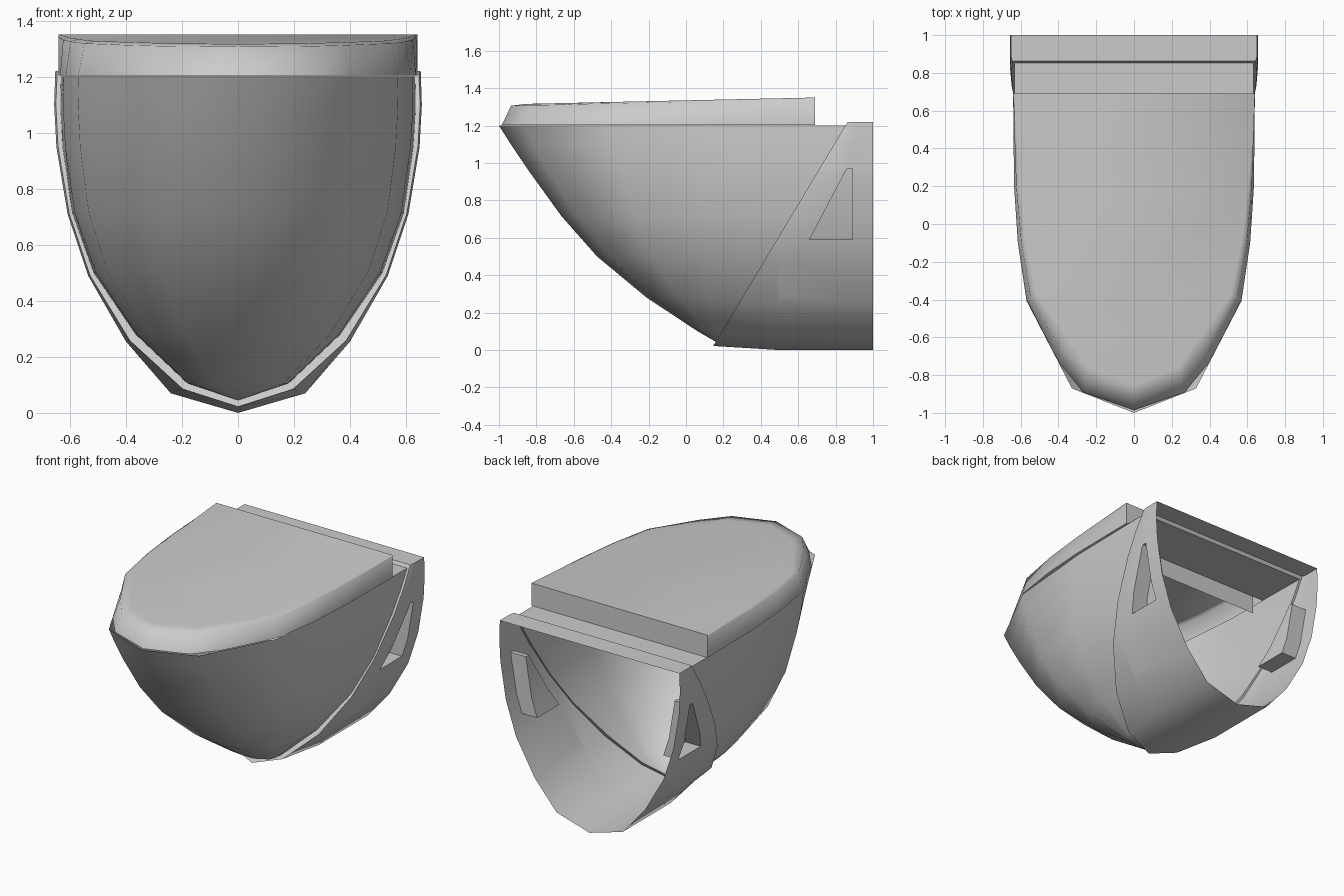
import bpy, bmesh, math
from mathutils import Vector

if "Cube" in bpy.data.objects:
    bpy.data.objects.remove(bpy.data.objects["Cube"])


def finish(name, bm, angle=35):
    bmesh.ops.remove_doubles(bm, verts=bm.verts[:], dist=0.0005)
    bmesh.ops.recalc_face_normals(bm, faces=bm.faces[:])
    me = bpy.data.meshes.new(name)
    bm.to_mesh(me)
    bm.free()
    ob = bpy.data.objects.new(name, me)
    bpy.context.collection.objects.link(ob)
    bpy.ops.object.select_all(action='DESELECT')
    ob.select_set(True)
    bpy.context.view_layer.objects.active = ob
    bpy.ops.object.shade_smooth_by_angle(angle=math.radians(angle))
    return ob


def mirrored(half):
    """Half outline starting on the centre line -> full outline across x."""
    return [(-p[0], *p[1:]) for p in half[:0:-1]] + list(half)


def loft(bm, rings, cyclic=False):
    rows = [[bm.verts.new(p) for p in r] for r in rings]
    n = len(rows[0])
    for a, b in zip(rows, rows[1:]):
        for i in range(n if cyclic else n - 1):
            j = (i + 1) % n
            bm.faces.new((a[i], a[j], b[j], b[i]))
    return rows


def slant(z):
    return 0.15 + (z - 0.03) * 0.6


def on_slant(half, dy=0):
    return [(x, slant(z) + dy, z) for x, z in half]


# Half sections: bowl seam, shroud front edge, shroud back
seam = on_slant([(0, 0.045), (0.18, 0.105), (0.365, 0.28), (0.515, 0.50), (0.592, 0.715),
                 (0.626, 0.95), (0.634, 1.09), (0.632, 1.2)])
edge = [(0, 0.022), (0.197, 0.085), (0.386, 0.258), (0.528, 0.49), (0.602, 0.71),
        (0.642, 0.95), (0.65, 1.1), (0.645, 1.22)]
section = [(0, 0.0), (0.24, 0.07), (0.40, 0.255), (0.535, 0.49), (0.608, 0.71),
           (0.648, 0.95), (0.656, 1.1), (0.652, 1.22)]

# Bowl: hollow shell of D-shaped levels from the front keel back to the seam
plan = [(0, 0), (0.52, 0.07), (0.9, 0.32), (0.985, 0.65), (1, 1)]
keel = [0.158, 0.055, -0.21, -0.475, -0.665, -0.835, -0.93, -1]
bm = bmesh.new()
loft(bm, [mirrored([(w * u, yf + (yb - yf) * v, z) for u, v in plan])
          for (w, yb, z), yf in zip(seam, keel)])
finish("bowl", bm, 50)

# Rear deck with a flange turned down at its front
bm = bmesh.new()
loft(bm, [[(-0.632, y, 1.2), (0.632, y, 1.2)] for y in (0.5, 0.852)])
loft(bm, [[(-0.55, 0.5, z), (0.55, 0.5, z)] for z in (1.2, 1.08)])
finish("rear_deck", bm)

# Wall shroud: rim strip, slanted front edge, open back
bm = bmesh.new()
loft(bm, [
    mirrored(seam),
    mirrored(on_slant(edge)),
    mirrored([(x, max(0.5, slant(z) + 0.03), z) for x, z in section]),
    mirrored([(x, 1, z) for x, z in section])], cyclic=True)

# Side pockets: cut the outline into the shroud, then push it inwards
tri = [(0.66, 0.59), (0.89, 0.59), (0.89, 0.97), (0.86, 0.97)]
sides = []
for (y0, z0), (y1, z1) in zip(tri, tri[1:] + tri[:1]):
    no = Vector((0, z1 - z0, y0 - y1)).normalized()
    sides.append((Vector((0, y0, z0)), no))
    near = [f for f in bm.faces if abs(f.calc_center_median().x) > 0.45]
    geom = near + list({e for f in near for e in f.edges}) + list({v for f in near for v in f.verts})
    bmesh.ops.bisect_plane(bm, geom=geom, plane_co=(0, y0, z0), plane_no=no, dist=1e-5)
for s in (-1, 1):
    picked = []
    for f in bm.faces:
        c = f.calc_center_median()
        if c.x * s > 0.4 and all((c - co).dot(no) < 0 for co, no in sides):
            picked.append(f)
    ext = bmesh.ops.extrude_face_region(bm, geom=picked)["geom"]
    bmesh.ops.translate(bm, vec=(-0.11 * s, 0, 0),
                        verts=[v for v in ext if isinstance(v, bmesh.types.BMVert)])
    old = [f for f in picked if f.is_valid]
    if old:
        bmesh.ops.delete(bm, geom=old, context='FACES_ONLY')
finish("wall_shroud", bm, 40)

# Lid: open-bottomed shell, flared wall with a gently tilted top
base = [(0, -0.985), (0.27, -0.89), (0.40, -0.73), (0.57, -0.4), (0.615, -0.1),
        (0.635, 0.2), (0.64, 0.69)]


def lid_ring(inset, drop):
    ring = []
    for x, y in base:
        k = inset * min(1, max(0, (0.69 - y) / 1.4))
        yy = y + k * (1 if y < -0.4 else 0.3)
        ring.append((x * (1 - k), yy, 1.335 + 0.022 * yy - drop))
    return mirrored(ring)


bm = bmesh.new()
bottom = [(x, y, 1.203) for x, y in mirrored(base)]
rows = loft(bm, [bottom, lid_ring(0.05, 0.008), lid_ring(0.13, 0)], cyclic=True)
bm.faces.new(rows[-1])
finish("lid", bm, 65)
